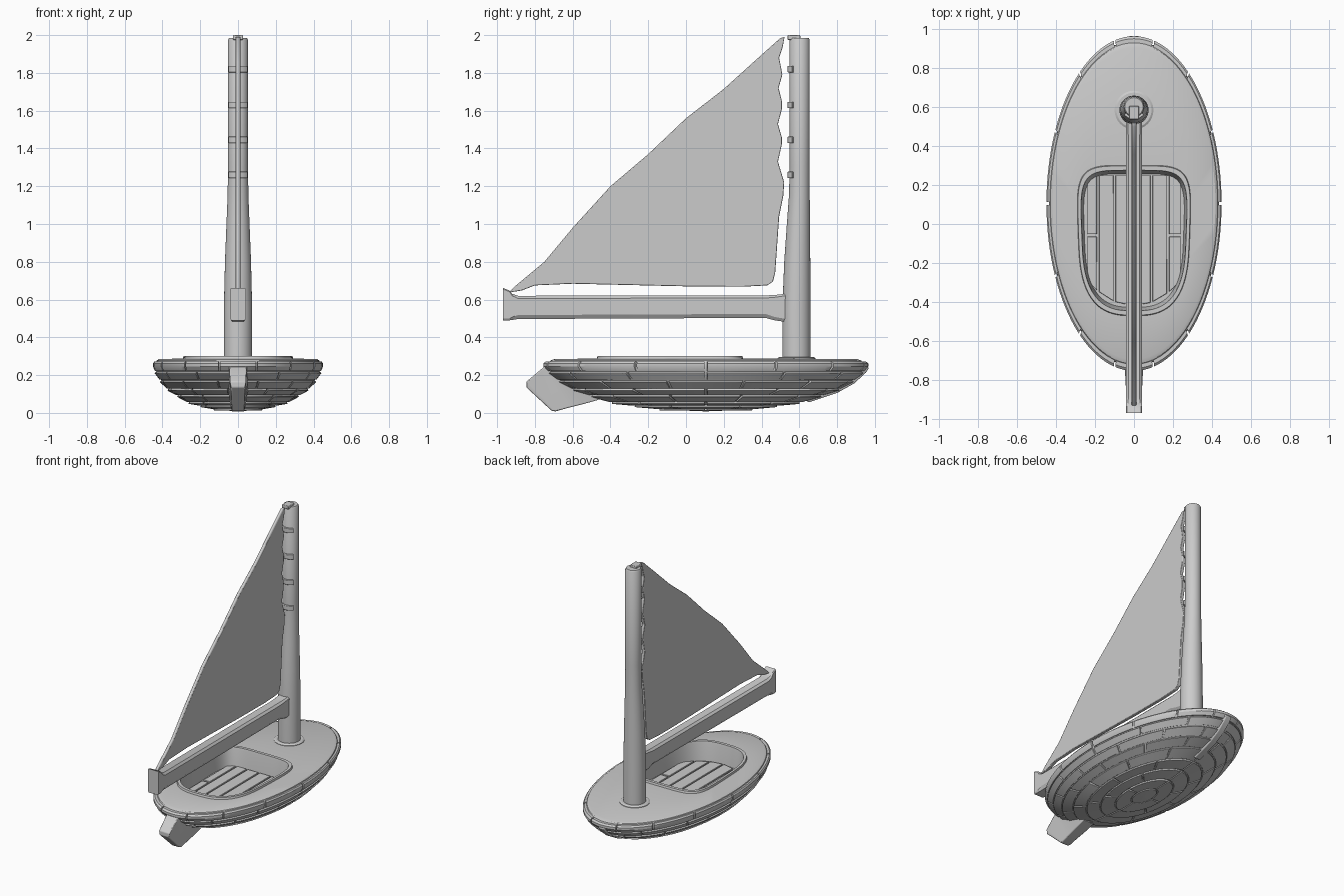
import bpy, bmesh, math
from math import sin, cos, pi
from mathutils import Vector

if "Cube" in bpy.data.objects:
    bpy.data.objects.remove(bpy.data.objects["Cube"])

CY, RX, RY = 0.105, 0.45, 0.86          # hull ellipse centre and radii
PROFILE = [(0, .016), (.3, .026), (.58, .06), (.81, .125), (.9, .17), (.97, .225), (1.02, .262)]


def loft(bm, rings, cyclic=True, caps=True):
    vs = [[bm.verts.new(p) for p in r] for r in rings]
    n = len(vs[0])
    for a, b in zip(vs, vs[1:]):
        for i in range(n if cyclic else n - 1):
            j = (i + 1) % n
            bm.faces.new((a[i], a[j], b[j], b[i]))
    if caps:
        bm.faces.new(vs[0][::-1])
        bm.faces.new(vs[-1])


def finish(name, bm, bevel=0, angle=30):
    bmesh.ops.recalc_face_normals(bm, faces=bm.faces[:])
    me = bpy.data.meshes.new(name)
    bm.to_mesh(me)
    bm.free()
    ob = bpy.data.objects.new(name, me)
    bpy.context.collection.objects.link(ob)
    bpy.ops.object.select_all(action='DESELECT')
    ob.select_set(True)
    bpy.context.view_layer.objects.active = ob
    bpy.ops.object.shade_smooth_by_angle(angle=math.radians(angle))
    if bevel:
        m = ob.modifiers.new("bevel", 'BEVEL')
        m.width, m.segments, m.limit_method = bevel, 2, 'ANGLE'
    return ob


def ellipse(k, z, n=96):
    return [(RX * k * cos(2 * pi * i / n), CY + RY * k * sin(2 * pi * i / n), z) for i in range(n)]


def hull_point(k, t, d=0.0):
    """Point on the hull skin at ring scale k and angle t, pushed out by d."""
    for (k0, z0), (k1, z1) in zip(PROFILE, PROFILE[1:]):
        if k <= k1:
            break
    z = z0 + (z1 - z0) * (k - k0) / (k1 - k0)
    nr = Vector((z1 - z0, -(k1 - k0) * 0.6)).normalized() * d
    return Vector((RX * k * cos(t) + nr.x * cos(t), CY + RY * k * sin(t) + nr.x * sin(t), z + nr.y))


def cockpit(s, z, n=96):
    pts = []
    for i in range(n):
        c, q = cos(2 * pi * i / n), sin(2 * pi * i / n)
        e = .4 if q > 0 else .7
        u = math.copysign(abs(c) ** e, c)
        v = math.copysign(abs(q) ** e, q)
        pts.append((.27 * s * u * (1 + .05 * v), -.085 + .365 * s * v, z))
    return pts


# hull shell, deck, raised coaming and recessed cockpit as one loft
bm = bmesh.new()
loft(bm, [ellipse(max(k, .02), z) for k, z in PROFILE[:-1]] +
     [ellipse(.97, .262), ellipse(.955, .278), ellipse(.93, .285),
      cockpit(1.06, .288), cockpit(1.05, .302), cockpit(.99, .302),
      cockpit(.98, .285), cockpit(.94, .165)])
finish("hull_and_deck", bm)

# overlapping hull planks with staggered joints
bm = bmesh.new()
strakes = [.965, .905, .82, .71, .58, .44, .29, .13]
counts = [12, 12, 11, 10, 8, 6, 4]
for r, n in enumerate(counts):
    k1, k0 = strakes[r] - .004, strakes[r + 1] + .006
    for i in range(n):
        gap = .008 / strakes[r]
        t0 = 2 * pi * (i + .5 * (r % 2)) / n + gap
        t1 = 2 * pi * (i + 1 + .5 * (r % 2)) / n - gap
        steps = 10
        loft(bm, [[hull_point(k0, t, -.005), hull_point(k1, t, -.005),
                   hull_point(k1, t, .012), hull_point(k0, t, .006)]
                  for t in [t0 + (t1 - t0) * j / steps for j in range(steps + 1)]])
loft(bm, [[hull_point(k, 2 * pi * j / 32, d) for j in range(32)]
          for k, d in ((.125, -.004), (.125, .008), (.01, .008))])
finish("hull_planks", bm, .002)

# segmented rubbing rail around the deck edge
bm = bmesh.new()
for i in range(14):
    t0, t1 = 2 * pi * (i + .02) / 14, 2 * pi * (i + .98) / 14
    rings = []
    for j in range(9):
        t = t0 + (t1 - t0) * j / 8
        rings.append([(RX * k * cos(t), CY + RY * k * sin(t), z) for k, z in
                      ((.94, .222), (.977, .222), (1, .245), (1, .262), (.985, .272), (.94, .272))])
    loft(bm, rings)
finish("edge_rail", bm)

# stem strip over the bow
bm = bmesh.new()
rings = []
for k in (.62, .7, .8, .9, .97, 1.0):
    a, b = hull_point(k, pi / 2, -.02), hull_point(k, pi / 2, .018)
    b.y = min(b.y, .968)
    rings.append([a + Vector((-.035, 0, 0)), a + Vector((.035, 0, 0)),
                  b + Vector((.022, 0, 0)), b + Vector((-.022, 0, 0))])
loft(bm, rings)
finish("bow_stem", bm, .004)

# cockpit floor planks, some split by a joint
bm = bmesh.new()
edges = [-.245, -.185, -.1, -.005, .09, .175, .245]
for i, (a, b) in enumerate(zip(edges, edges[1:])):
    a, b = a + .005, b - .005
    back = lambda x: -.42 + 2.2 * x * x
    spans = [(None, .25)]
    if i in (0, 5):
        spans = [(None, -.065), (-.052, .25)]
    for y0, y1 in spans:
        ya, yb = (back(a), back(b)) if y0 is None else (y0, y0)
        loft(bm, [[(a, ya, z), (b, yb, z), (b, y1, z), (a, y1, z)] for z in (.16, .176)])
finish("floor_planks", bm, .003)

# mast: tapered, back side leaning toward the straight front side
bm = bmesh.new()
loft(bm, [[(r * cos(2 * pi * i / 32), cy + r * sin(2 * pi * i / 32), z) for i in range(32)]
          for z, r, cy in ((.27, .075, .585), (.55, .075, .585), (.8, .069, .589), (1, .061, .595),
                           (1.15, .055, .6), (1.3, .053, .602), (1.975, .053, .602), (1.985, .047, .602))])
finish("mast", bm, angle=40)

# collar at the mast foot
bm = bmesh.new()
loft(bm, [[(r * cos(2 * pi * i / 32), .585 + r * sin(2 * pi * i / 32), z) for i in range(32)]
          for z, r in ((.28, .1), (.29, .1), (.296, .09), (.296, .07))])
finish("mast_collar", bm)


def box(bm, x, y0, y1, z0, z1):
    loft(bm, [[(-x, y0, z), (x, y0, z), (x, y1, z), (-x, y1, z)] for z in (z0, z1)])


# block on the mast top
bm = bmesh.new()
box(bm, .026, .538, .605, 1.975, 2.0)
finish("mast_cap", bm, .004)

# four hoops wrapped around the back of the mast
bm = bmesh.new()
for z in (1.26, 1.445, 1.63, 1.82):
    rings = []
    for j in range(13):
        t = pi * (1.21 + .58 * j / 12)
        rings.append([(r * cos(t), .602 + r * sin(t), z + h)
                      for r, h in ((.05, -.017), (.065, -.017), (.065, .017), (.05, .017))])
    loft(bm, rings)
finish("mast_hoops", bm, .003)

# boom with raised rear end and flared jaw at the mast
bm = bmesh.new()
rings = []
for y, z0, z1, w, c in ((-.97, .49, .662, .042, .006), (-.935, .49, .648, .042, .006),
                        (-.92, .492, .63, .042, .01), (-.89, .497, .62, .042, .014),
                        (.42, .503, .622, .042, .014), (.47, .49, .624, .042, .012),
                        (.54, .48, .632, .042, .01)):
    rings.append([(x, y, z) for x, z in (
        (-w + c, z0), (w - c, z0), (w, z0 + c * 1.5), (w, z1 - c),
        (w - c, z1), (-w + c, z1), (-w, z1 - c), (-w, z0 + c * 1.5))])
loft(bm, rings)
finish("boom", bm)

# sail with scalloped front edge
outline = [(-.94, .637), (-.9, .675), (-.75, .8), (-.6, .98), (-.4, 1.2), (-.2, 1.37), (0, 1.56), (.2, 1.715),
           (.36, 1.86), (.5, 1.985), (.522, 1.99), (.51, 1.93), (.493, 1.88), (.505, 1.82), (.51, 1.79),
           (.49, 1.72), (.508, 1.65), (.508, 1.61), (.487, 1.53), (.507, 1.46), (.507, 1.42), (.487, 1.33),
           (.505, 1.27), (.52, 1.22), (.515, 1.15), (.493, 1.04), (.482, .88), (.472, .74), (.46, .695),
           (.43, .675), (.3, .668), (0, .67), (-.3, .677), (-.6, .684), (-.8, .675), (-.87, .648)]
bm = bmesh.new()
loft(bm, [[(x, y, z) for y, z in outline] for x in (-.012, .012)])
finish("sail", bm, .003)

# rudder block at the stern, tapering outward
bm = bmesh.new()
rings = []
for yt, zt, wt, yb, zb, wb in ((-.64, .25, .075, -.46, .07, .045), (-.71, .262, .06, -.55, .045, .042),
                               (-.75, .245, .047, -.62, .028, .038), (-.845, .165, .042, -.69, .008, .034),
                               (-.845, .135, .036, -.71, .01, .03)):
    rings.append([(-wt, yt, zt), (wt, yt, zt), (wb, yb, zb), (-wb, yb, zb)])
loft(bm, rings)
finish("rudder", bm, .005)
